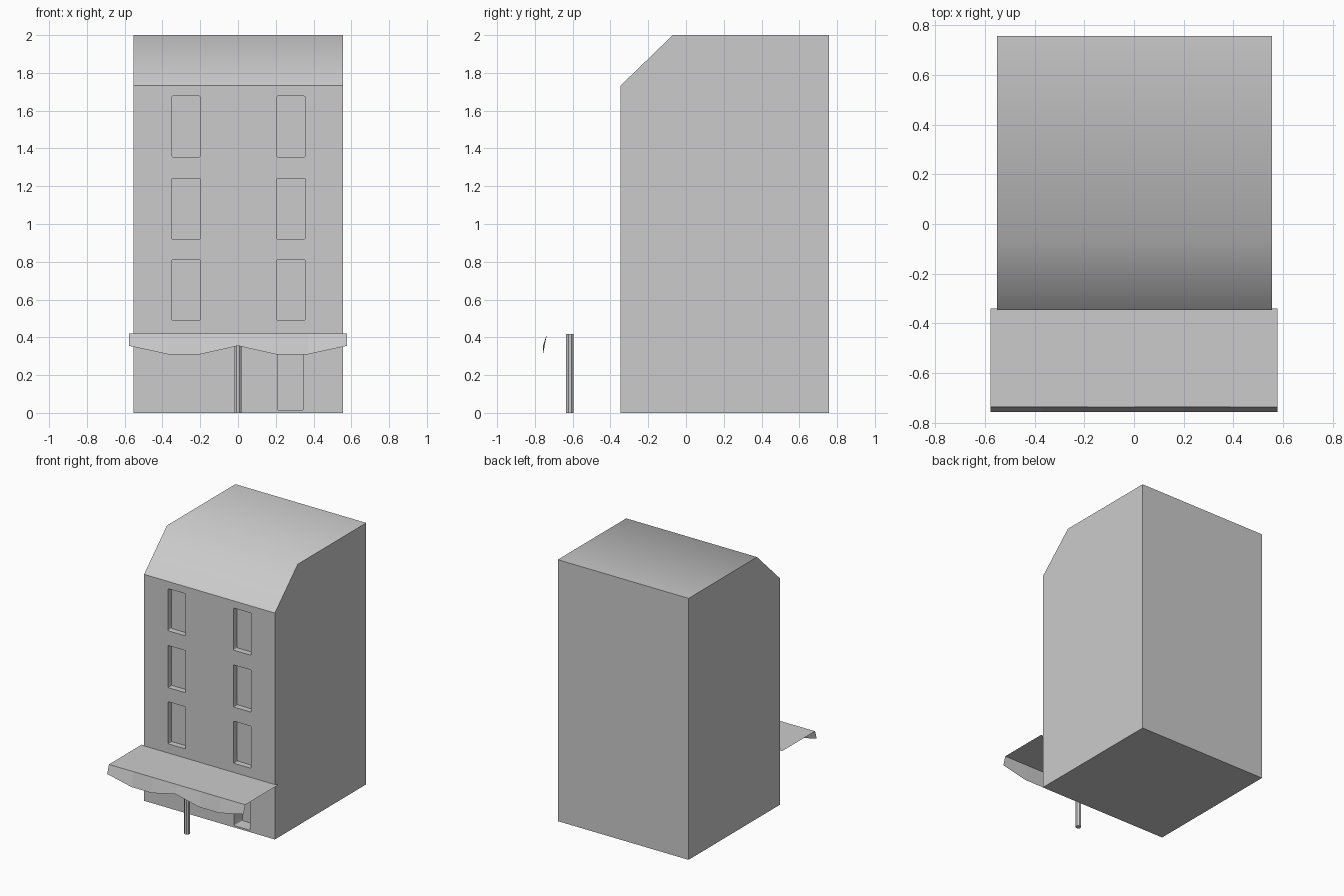
import bpy, bmesh, math

if "Cube" in bpy.data.objects:
    bpy.data.objects.remove(bpy.data.objects["Cube"])


def make_object(name, bm):
    bmesh.ops.recalc_face_normals(bm, faces=bm.faces)
    mesh = bpy.data.meshes.new(name)
    bm.to_mesh(mesh)
    bm.free()
    obj = bpy.data.objects.new(name, mesh)
    bpy.context.collection.objects.link(obj)
    return obj


def extrude_profile(bm, points, vec):
    face = bm.faces.new([bm.verts.new(p) for p in points])
    ext = bmesh.ops.extrude_face_region(bm, geom=[face], use_keep_orig=True)
    moved = [v for v in ext["geom"] if isinstance(v, bmesh.types.BMVert)]
    bmesh.ops.translate(bm, verts=moved, vec=vec)


def rounded_rect(x0, x1, z0, z1, r, y):
    pts = []
    corners = [(x1 - r, z1 - r), (x0 + r, z1 - r), (x0 + r, z0 + r), (x1 - r, z0 + r)]
    for i, (cx, cz) in enumerate(corners):
        for a in (0, 45, 90):
            t = math.radians(a + 90 * i)
            pts.append((cx + r * math.cos(t), y, cz + r * math.sin(t)))
    return pts


# Building: side profile with a sloped front roof
FRONT = -0.347
bm = bmesh.new()
profile = [(FRONT, 0), (0.757, 0), (0.757, 2), (-0.07, 2), (FRONT, 1.732)]
extrude_profile(bm, [(-0.552, y, z) for y, z in profile], (1.107, 0, 0))
building = make_object("building", bm)

# Window and door recesses
bm = bmesh.new()
for x in (-0.35, 0.205):
    for z in (0.49, 0.92, 1.355):
        extrude_profile(bm, rounded_rect(x, x + 0.15, z, z + 0.322, 0.006, FRONT - 0.1), (0, 0.145, 0))
extrude_profile(bm, rounded_rect(0.211, 0.345, 0.014, 0.335, 0.006, FRONT - 0.1), (0, 0.2, 0))
cutter = make_object("recess_cutter", bm)
cutter.hide_render = True

mod = building.modifiers.new("recesses", "BOOLEAN")
mod.operation = "DIFFERENCE"
mod.solver = "EXACT"
mod.object = cutter
bpy.context.view_layer.objects.active = building
building.select_set(True)
bpy.ops.object.modifier_apply(modifier=mod.name)
bpy.data.objects.remove(cutter)

# Smooth only across the shallow roof break
bpy.ops.object.shade_smooth_by_angle(angle=math.radians(45))

# Awning: thin flat sheet with a scalloped hanging edge
bm = bmesh.new()
W, TOP, EDGE = 0.577, 0.42, -0.736
xs = [-W, -0.37, -0.2, 0, 0.2, 0.37, W]
drop = [0.355, 0.31, 0.31, 0.355, 0.31, 0.31, 0.355]
back = [bm.verts.new((x, -0.34, TOP)) for x in xs]
edge = [bm.verts.new((x, EDGE, TOP)) for x in xs]
hem = [bm.verts.new((x, -0.757, z)) for x, z in zip(xs, drop)]
for i in range(len(xs) - 1):
    bm.faces.new((back[i], edge[i], edge[i + 1], back[i + 1]))
    bm.faces.new((edge[i], hem[i], hem[i + 1], edge[i + 1]))
make_object("awning", bm)

# Awning post: eight-sided
bpy.ops.mesh.primitive_cylinder_add(vertices=8, radius=0.021, depth=0.418,
                                    location=(0, -0.615, 0.209),
                                    rotation=(0, 0, math.radians(22.5)))
bpy.context.object.name = "awning_post"
